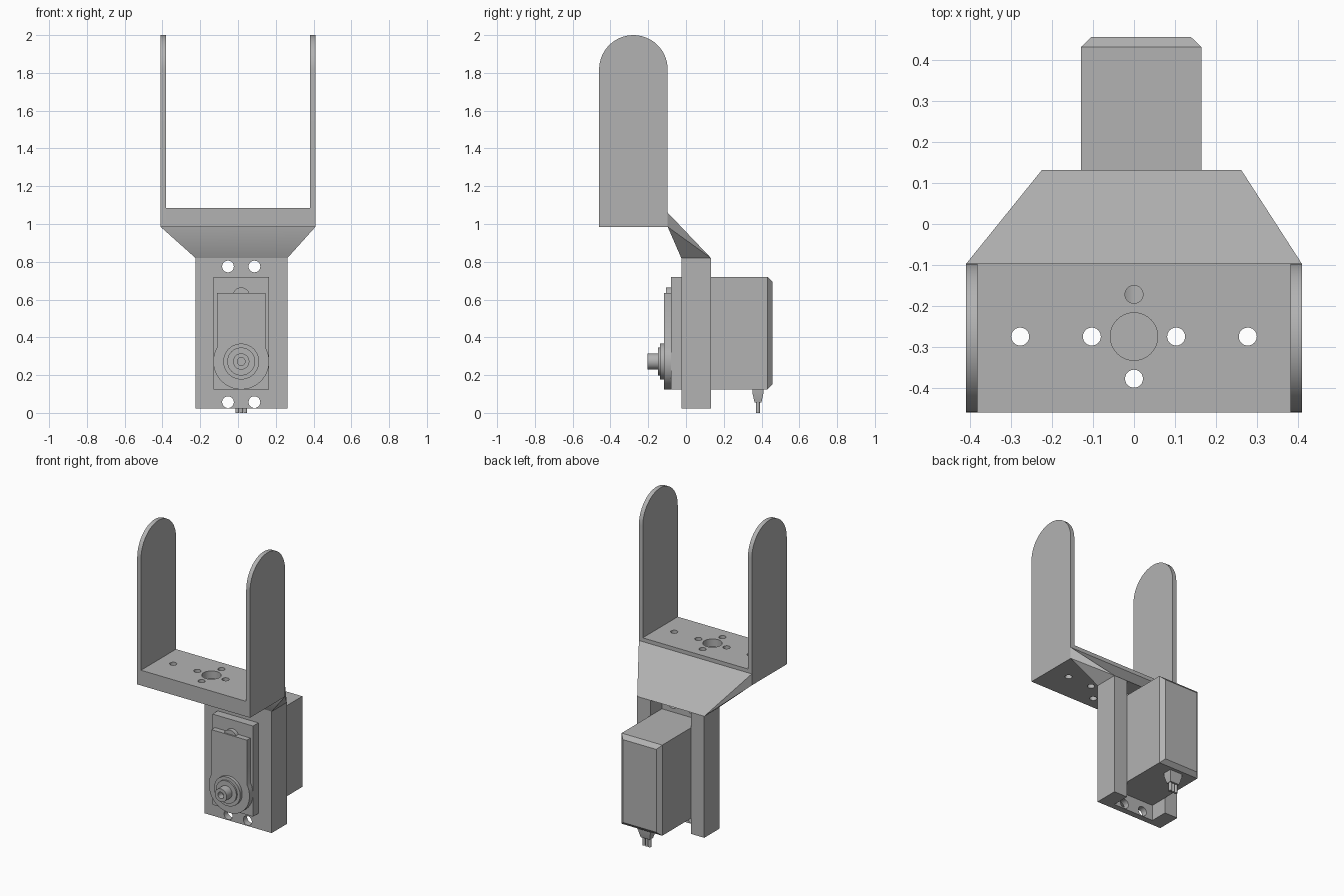
import bpy, bmesh, math
from mathutils import Matrix

if "Cube" in bpy.data.objects:
    bpy.data.objects.remove(bpy.data.objects["Cube"])

grey = bpy.data.materials.new("mid grey")
grey.diffuse_color = (0.45, 0.45, 0.45, 1)
grey.use_nodes = True
grey.node_tree.nodes["Principled BSDF"].inputs["Base Color"].default_value = grey.diffuse_color
CX, CZ = 0.017, 0.272   # servo axis


def finish(name, bm):
    bmesh.ops.recalc_face_normals(bm, faces=bm.faces)
    me = bpy.data.meshes.new(name)
    bm.to_mesh(me)
    bm.free()
    ob = bpy.data.objects.new(name, me)
    me.materials.append(grey)
    bpy.context.collection.objects.link(ob)
    return ob


def hull(name, pts):
    bm = bmesh.new()
    vs = [bm.verts.new(p) for p in pts]
    bmesh.ops.convex_hull(bm, input=vs)
    bmesh.ops.dissolve_limit(bm, angle_limit=0.01, verts=bm.verts, edges=bm.edges)
    return finish(name, bm)


def box(name, x, y, z):
    return hull(name, [(a, b, c) for a in x for b in y for c in z])


def prism(name, pts, axis, lo, hi):
    """Extrude a 2D outline along x (outline is y,z) or y (outline is x,z)."""
    bm = bmesh.new()
    put = (lambda p: (lo, p[0], p[1])) if axis == 'x' else (lambda p: (p[0], lo, p[1]))
    f = bm.faces.new([bm.verts.new(put(p)) for p in pts])
    ext = bmesh.ops.extrude_face_region(bm, geom=[f])['geom']
    vec = (hi - lo, 0, 0) if axis == 'x' else (0, hi - lo, 0)
    bmesh.ops.translate(bm, vec=vec, verts=[v for v in ext if isinstance(v, bmesh.types.BMVert)])
    return finish(name, bm)


def rod(name, centre, r, depth, axis, r2=None, n=40):
    bm = bmesh.new()
    bmesh.ops.create_cone(bm, cap_ends=True, segments=n, radius1=r,
                          radius2=r if r2 is None else r2, depth=depth)
    rot = Matrix.Rotation(math.pi / 2, 4, 'X') if axis == 'y' else Matrix()
    bm.transform(Matrix.Translation(centre) @ rot)
    return finish(name, bm)


def arc(cx, cz, r, a0, a1, n=28):
    return [(cx + r * math.cos(math.radians(a0 + (a1 - a0) * i / n)),
             cz + r * math.sin(math.radians(a0 + (a1 - a0) * i / n))) for i in range(n + 1)]


def cut(ob, cutters):
    for c in cutters:
        m = ob.modifiers.new("hole", 'BOOLEAN')
        m.operation, m.solver, m.object = 'DIFFERENCE', 'EXACT', c
    bpy.context.view_layer.update()
    me = bpy.data.meshes.new_from_object(ob.evaluated_get(bpy.context.evaluated_depsgraph_get()))
    ob.modifiers.clear()
    ob.data = me
    for c in cutters:
        bpy.data.objects.remove(c)


# fork: floor with mounting holes and two round-topped arms
floor = box("fork_floor", (-0.382, 0.382), (-0.46, -0.097), (0.985, 1.085))
holes = [rod("cutter", (x, y, 1.03), 0.022, 0.3, 'z', n=24) for x, y in
         ((-0.278, -0.275), (-0.103, -0.275), (0.103, -0.275), (0.278, -0.275),
          (0, -0.172), (0, -0.378))]
holes.append(rod("cutter", (0, -0.275, 1.085), 0.058, 0.1, 'z'))
cut(floor, holes)
arm = [(-0.46, 0.985), (-0.097, 0.985)] + arc(-0.2785, 1.8185, 0.1815, 0, 180)
for name, x0, x1 in (("left_arm", -0.41, -0.382), ("right_arm", 0.382, 0.41)):
    prism(name, arm, 'x', x0, x1)

# tapered neck between fork and servo frame
hull("neck", [(x, -0.097, z) for x in (-0.41, 0.41) for z in (0.985, 1.06)] +
     [(x, y, 0.82) for x in (-0.225, 0.262) for y in (-0.025, 0.132)])

# servo frame: two posts joined by a thin front plate with screw holes
box("left_post", (-0.225, -0.13), (-0.025, 0.132), (0.022, 0.82))
box("right_post", (0.165, 0.262), (-0.025, 0.132), (0.022, 0.82))
plate = box("frame_plate", (-0.13, 0.165), (-0.025, 0.015), (0.022, 0.82))
cut(plate, [rod("cutter", (x, 0, z), 0.031, 0.2, 'y', n=24)
            for x in (-0.053, 0.087) for z in (0.057, 0.775)])

# servo case with chamfered back
hull("servo_case", [(x, y, z) for x in (-0.13, 0.165) for y in (-0.08, 0.432)
                    for z in (0.125, 0.72)] +
     [(x, 0.457, z) for x in (-0.104, 0.139) for z in (0.15, 0.694)])

# raised gear cover, round at the bottom, with a small boss on top
a = math.degrees(math.acos(0.129 / 0.148))
cover = arc(CX, CZ, 0.148, 180 - a, 360 + a) + [(CX + 0.129, 0.636), (CX - 0.129, 0.636)]
prism("gear_cover", cover, 'y', -0.116, -0.078)
rod("cover_boss", (CX, -0.092, 0.618), 0.046, 0.03, 'y')

# output shaft: stacked collars and a hollow hub
rod("collar_base", (CX, -0.125, CZ), 0.095, 0.024, 'y')
rod("collar_top", (CX, -0.14, CZ), 0.074, 0.014, 'y')
hub = rod("shaft_hub", (CX, -0.172, CZ), 0.043, 0.062, 'y')
cut(hub, [rod("cutter", (CX, -0.2, CZ), 0.021, 0.08, 'y', n=24)])

# cable outlet and three wires
hull("cable_outlet", [(CX + sx * w, 0.381 + sy * d, z) for w, d, z in
                      ((0.046, 0.03, 0.127), (0.046, 0.03, 0.108), (0.033, 0.018, 0.055))
                      for sx in (-1, 1) for sy in (-1, 1)])
for i in (-1, 0, 1):
    rod("wire", (CX + i * 0.021, 0.381, 0.03), 0.01, 0.06, 'z', n=16)

# smooth round sides, keep sharp edges
for ob in bpy.context.scene.objects:
    ob.select_set(True)
    bpy.context.view_layer.objects.active = ob
bpy.ops.object.shade_smooth_by_angle(angle=math.radians(30))
